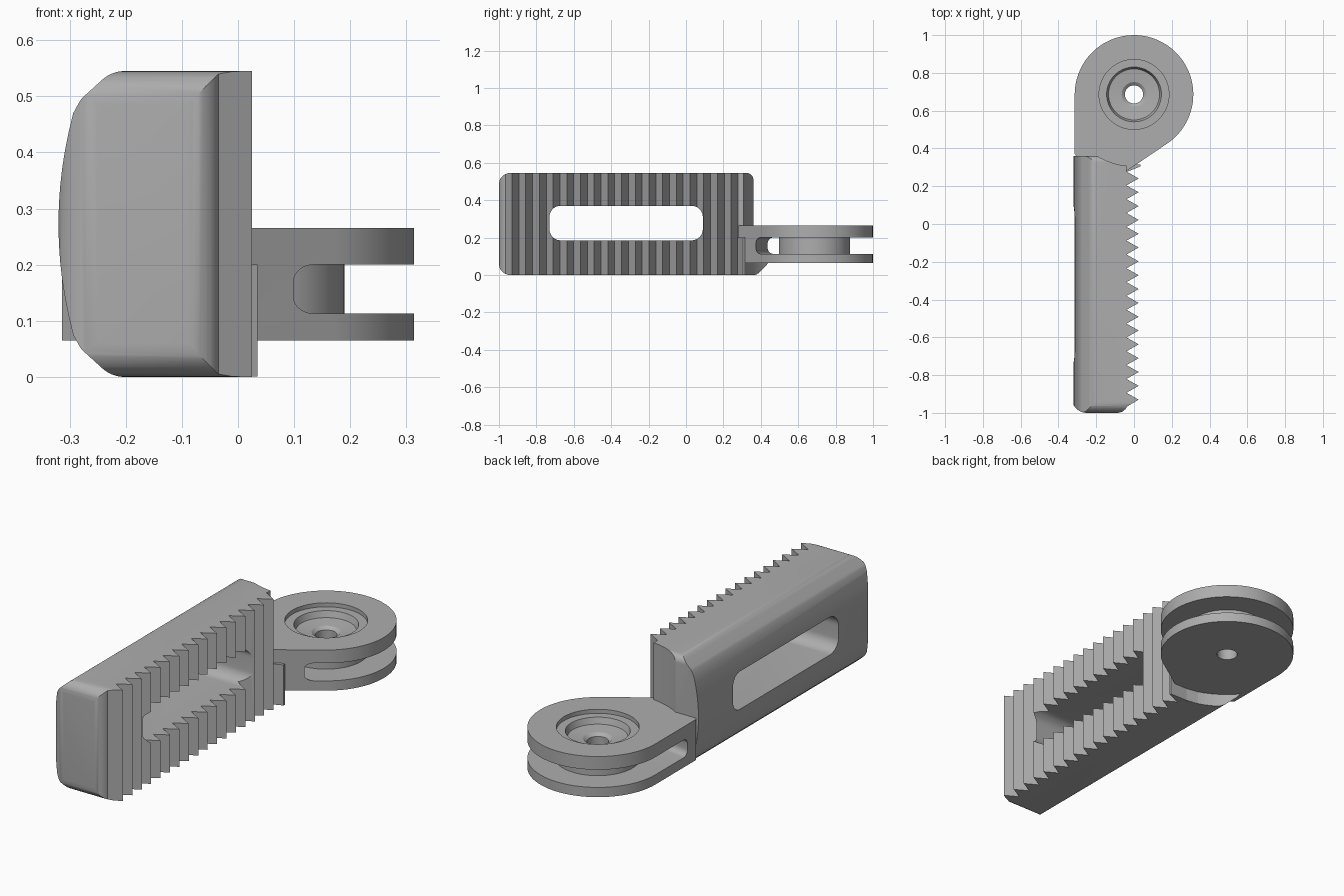
import bpy, bmesh, math
from mathutils import Vector

if "Cube" in bpy.data.objects:
    bpy.data.objects.remove(bpy.data.objects["Cube"])

grey = bpy.data.materials.new("plain grey")
grey.diffuse_color = (0.42, 0.42, 0.42, 1)
grey.use_nodes = True
grey.node_tree.nodes["Principled BSDF"].inputs["Base Color"].default_value = grey.diffuse_color

HUB = Vector((0.0, 0.686))   # pivot centre


def finish(name, bm):
    bmesh.ops.remove_doubles(bm, verts=bm.verts, dist=1e-5)
    bmesh.ops.recalc_face_normals(bm, faces=bm.faces)
    me = bpy.data.meshes.new(name)
    bm.to_mesh(me)
    bm.free()
    me.materials.append(grey)
    ob = bpy.data.objects.new(name, me)
    bpy.context.collection.objects.link(ob)
    return ob


def prism(name, pts, axis, lo, hi):
    """Extrude a 2D outline along an axis."""
    place = {'x': lambda p, t: (t, p[0], p[1]),
             'y': lambda p, t: (p[0], t, p[1]),
             'z': lambda p, t: (p[0], p[1], t)}[axis]
    bm = bmesh.new()
    a = [bm.verts.new(place(p, lo)) for p in pts]
    b = [bm.verts.new(place(p, hi)) for p in pts]
    bm.faces.new(a)
    bm.faces.new(b)
    for i in range(len(pts)):
        j = (i + 1) % len(pts)
        bm.faces.new((a[i], a[j], b[j], b[i]))
    return finish(name, bm)


def fillet(corners, seg=8):
    """Round the corners (x, y, radius) of a polygon."""
    out = []
    for i, (x, y, r) in enumerate(corners):
        p = Vector((x, y))
        if r == 0:
            out.append(p)
            continue
        u = (Vector(corners[i - 1][:2]) - p).normalized()
        v = (Vector(corners[(i + 1) % len(corners)][:2]) - p).normalized()
        half = u.angle(v) / 2
        c = p + (u + v).normalized() * (r / math.sin(half))
        d = r / math.tan(half)
        s, e = p + u * d - c, p + v * d - c
        sweep = s.angle(e)
        for k in range(seg + 1):
            t = k / seg
            out.append(c + (s * math.sin((1 - t) * sweep) + e * math.sin(t * sweep)) / math.sin(sweep))
    return out


def circle(r, n=64):
    return [HUB + r * Vector((math.cos(2 * math.pi * k / n), math.sin(2 * math.pi * k / n))) for k in range(n)]


def boolean(ob, other, op):
    m = ob.modifiers.new(op, 'BOOLEAN')
    m.operation, m.solver, m.object = op, 'EXACT', other
    bpy.context.view_layer.objects.active = ob
    bpy.ops.object.modifier_apply(modifier=m.name)
    bpy.data.objects.remove(other)


def smooth(ob, angle=30):
    bpy.ops.object.select_all(action='DESELECT')
    ob.select_set(True)
    bpy.context.view_layer.objects.active = ob
    bpy.ops.object.shade_smooth_by_angle(angle=math.radians(angle))


# Jaw body: plan outline with saw teeth
plan = fillet([(-0.33, 0.6, 0), (-0.33, -1, 0.08), (-0.045, -1, 0.06), (-0.035, -0.965, 0)])
for k in range(17):
    y = -0.93 + k * 0.0732
    plan += [Vector((0.025, y)), Vector((-0.04, y + 0.0366))]
plan.append(Vector((-0.04, 0.6)))
body = prism("toothed_jaw", plan, 'z', -0.1, 0.7)

# Jaw body: cross section with a bulging back
back = [(-0.32 + 0.027 * ((z - 0.2725) / 0.2) ** 2, z, 0)
        for z in [0.075 + 0.395 * k / 12 for k in range(13)]]
section = fillet([(-0.225, 0, 0.06), (0.1, 0, 0), (0.1, 0.545, 0), (-0.225, 0.545, 0.06)]
                 + [(-0.28, 0.495, 0.04)] + back[::-1] + [(-0.28, 0.05, 0.04)])
boolean(body, prism("section", section, 'y', -1.2, 0.8), 'INTERSECT')

# Jaw body: side outline with the low ledge under the lug
side = fillet([(-1, 0, 0.06), (0.45, 0, 0), (0.45, 0.07, 0), (0.36, 0.07, 0),
               (0.36, 0.545, 0.035), (-1, 0.545, 0.06)])
boolean(body, prism("side", side, 'x', -0.5, 0.2), 'INTERSECT')

# Long rounded window and clearance around the round lug
window = fillet([(-0.73, 0.185, 0.06), (0.09, 0.185, 0.06), (0.09, 0.37, 0.06), (-0.73, 0.37, 0.06)])
boolean(body, prism("window", window, 'x', -0.6, 0.3), 'DIFFERENCE')
for lo, hi in ((0.262, 0.8), (-0.2, 0.068)):
    boolean(body, prism("clearance", circle(0.38), 'z', lo, hi), 'DIFFERENCE')
smooth(body)

# Small foot joining jaw and lug
foot = prism("lug_foot", [(-0.2, 0.2), (-0.045, 0.2), (-0.04, 0.275), (0.035, 0.305), (0.035, 0.315),
                          (-0.06, 0.315), (-0.2, 0.34)], 'z', 0.0005, 0.2)

# Round lug with a tangent web running into the jaw
R = 0.314
lug_outline = [HUB + R * Vector((math.cos(a), math.sin(a)))
               for a in [math.radians(-57 + 237 * k / 48) for k in range(49)]]
lug_outline += [Vector((-R, 0.37)), Vector((-0.25, 0.3)), Vector((-0.04, 0.28))]
lug = prism("pivot_lug", lug_outline, 'z', 0.065, 0.265)

# Slot that splits the lug into two flanges, slanted at its closed end
slot = prism("slot", fillet([(0.389, 0.113, 0.03), (1.3, 0.113, 0), (1.3, 0.2, 0), (0.389, 0.2, 0.03)]),
             'x', -0.6, 0.6)
for v in slot.data.vertices:
    v.co.y -= 0.152 * v.co.x
boolean(lug, slot, 'DIFFERENCE')
boolean(lug, prism("upper_bore", circle(0.185), 'z', 0.15, 0.4), 'DIFFERENCE')
boolean(lug, prism("lower_bore", circle(0.14), 'z', -0.1, 0.15), 'DIFFERENCE')
smooth(lug)

# Turned hub with stepped recess and through hole
profile = [(0.048, 0.065), (0.14, 0.065), (0.14, 0.113), (0.19, 0.113), (0.19, 0.2), (0.185, 0.2),
           (0.185, 0.245), (0.145, 0.245), (0.135, 0.215), (0.065, 0.208), (0.048, 0.195)]
bm = bmesh.new()
N = 64
rings = [[bm.verts.new((HUB.x + r * math.cos(2 * math.pi * k / N),
                        HUB.y + r * math.sin(2 * math.pi * k / N), z)) for k in range(N)] for r, z in profile]
for i in range(len(rings)):
    a, b = rings[i - 1], rings[i]
    for k in range(N):
        j = (k + 1) % N
        bm.faces.new((a[k], a[j], b[j], b[k]))
smooth(finish("pivot_hub", bm), 20)
